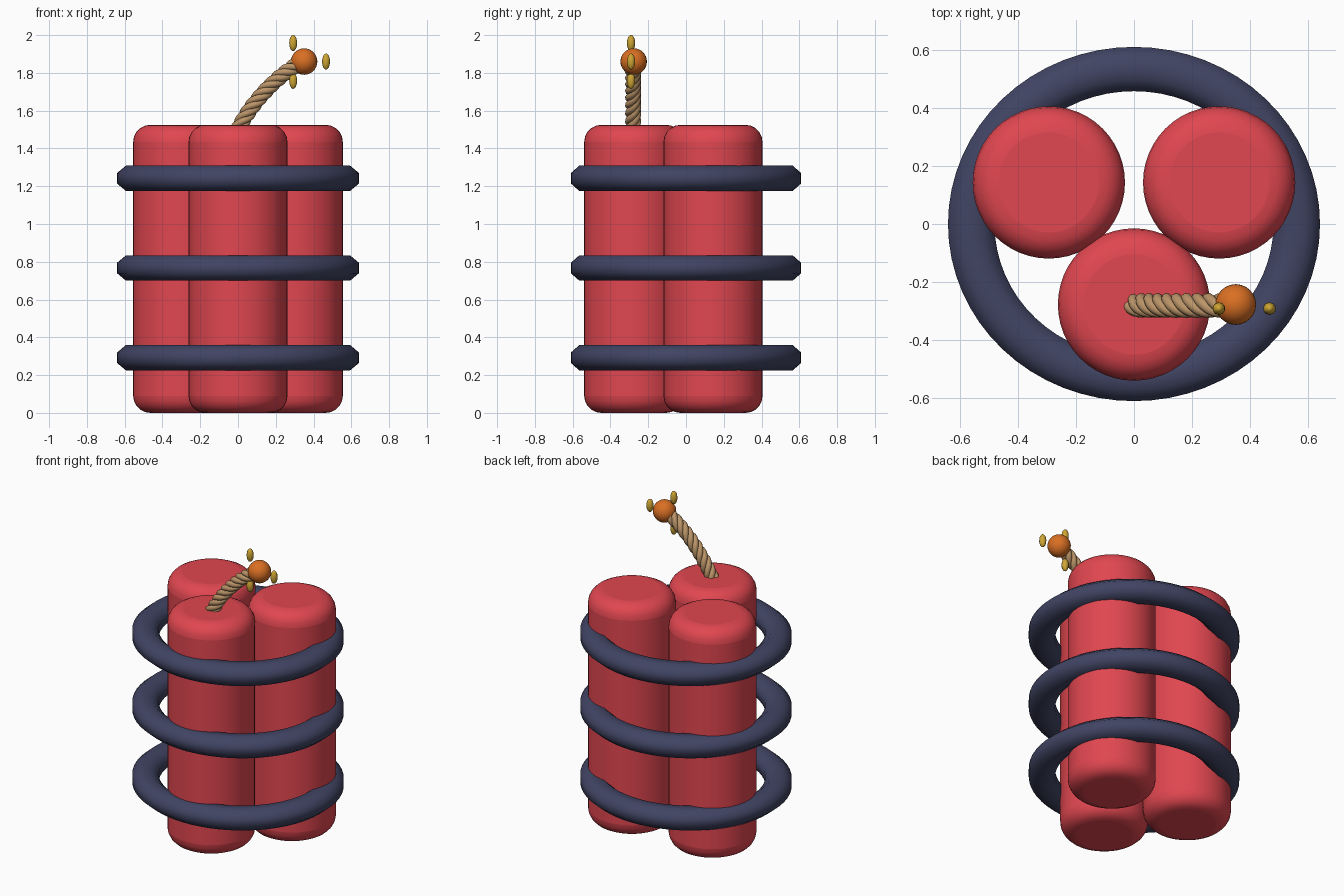
import bpy, math
from mathutils import Vector

cube = bpy.data.objects.get("Cube")
if cube:
    bpy.data.objects.remove(cube, do_unlink=True)


def material(name, r, g, b):
    m = bpy.data.materials.new(name)
    m.use_nodes = True
    m.diffuse_color = (r, g, b, 1)
    m.node_tree.nodes["Principled BSDF"].inputs["Base Color"].default_value = (r, g, b, 1)
    return m


red = material("red paper", 0.75, 0.062, 0.08)
navy = material("navy band", 0.052, 0.058, 0.125)
tan = material("tan rope", 0.50, 0.30, 0.14)
orange = material("orange ember", 0.70, 0.16, 0.017)
gold = material("gold spark", 0.62, 0.38, 0.035)


def finish(name, mat, angle=60):
    ob = bpy.context.object
    ob.name = name
    ob.data.materials.append(mat)
    bpy.ops.object.shade_smooth_by_angle(angle=math.radians(angle))
    return ob


# Three sticks with rounded rims
STICK_Y = -0.277
HEIGHT = 1.525
for name, x, y in (("front_stick", 0, STICK_Y),
                   ("left_stick", 0.293, 0.143),
                   ("right_stick", -0.293, 0.143)):
    bpy.ops.mesh.primitive_cylinder_add(vertices=48, radius=0.262, depth=HEIGHT,
                                        location=(x, y, HEIGHT / 2))
    stick = finish(name, red)
    rim = stick.modifiers.new("round_rim", "BEVEL")
    rim.width = 0.09
    rim.segments = 5
    rim.limit_method = "ANGLE"
    rim.angle_limit = math.radians(40)

# Oval bands with an eight-sided section, flat on the outside
half = math.pi / 8
for name, z in (("lower_band", 0.292), ("middle_band", 0.767), ("upper_band", 1.242)):
    bpy.ops.mesh.primitive_torus_add(major_segments=64, minor_segments=8,
                                     major_radius=0.56,
                                     minor_radius=0.08 / math.cos(half),
                                     location=(0, 0, z))
    band = finish(name, navy, 80)
    # Turn the section by half a side
    for v in band.data.vertices:
        r = math.hypot(v.co.x, v.co.y)
        d, h = r - 0.56, v.co.z
        new_r = 0.56 + d * math.cos(half) - h * math.sin(half)
        v.co = (v.co.x * new_r / r, v.co.y * new_r / r,
                d * math.sin(half) + h * math.cos(half))
    band.scale = (1, 0.952, 0.84)

# Twisted fuse: strands wound around a bent path
START, BEND, END = (Vector((x, STICK_Y - 0.003, z))
                    for x, z in ((0, 1.5), (0.12, 1.73), (0.34, 1.86)))
STRANDS, TURNS, STEPS = 4, 2.5, 60
side = Vector((0, 1, 0))
for s in range(STRANDS):
    curve = bpy.data.curves.new("fuse_strand", "CURVE")
    curve.dimensions = "3D"
    curve.bevel_depth = 0.019
    curve.bevel_resolution = 2
    curve.use_fill_caps = True
    line = curve.splines.new("POLY")
    line.points.add(STEPS)
    for i, p in enumerate(line.points):
        t = i / STEPS
        centre = START * (1 - t) ** 2 + BEND * 2 * t * (1 - t) + END * t ** 2
        along = ((BEND - START) * (1 - t) + (END - BEND) * t).normalized()
        across = side.cross(along)
        # Right-handed winding
        a = math.tau * (s / STRANDS + TURNS * t)
        pos = centre + 0.024 * (across * math.sin(a) + side * math.cos(a) * -1)
        p.co = (*pos, 1)
    line.use_smooth = True
    ob = bpy.data.objects.new(f"fuse_strand_{s + 1}", curve)
    ob.data.materials.append(tan)
    bpy.context.collection.objects.link(ob)

# Glowing fuse tip
bpy.ops.mesh.primitive_uv_sphere_add(segments=24, ring_count=16, radius=0.07,
                                     location=(0.35, STICK_Y, 1.86))
finish("fuse_ember", orange)

# Sparks around the tip
for name, x, z in (("top_spark", 0.292, 1.958),
                   ("side_spark", 0.466, 1.86),
                   ("bottom_spark", 0.292, 1.758)):
    bpy.ops.mesh.primitive_uv_sphere_add(segments=10, ring_count=8, radius=0.022,
                                         location=(x, -0.291, z))
    finish(name, gold).scale = (1, 1, 1.95)
